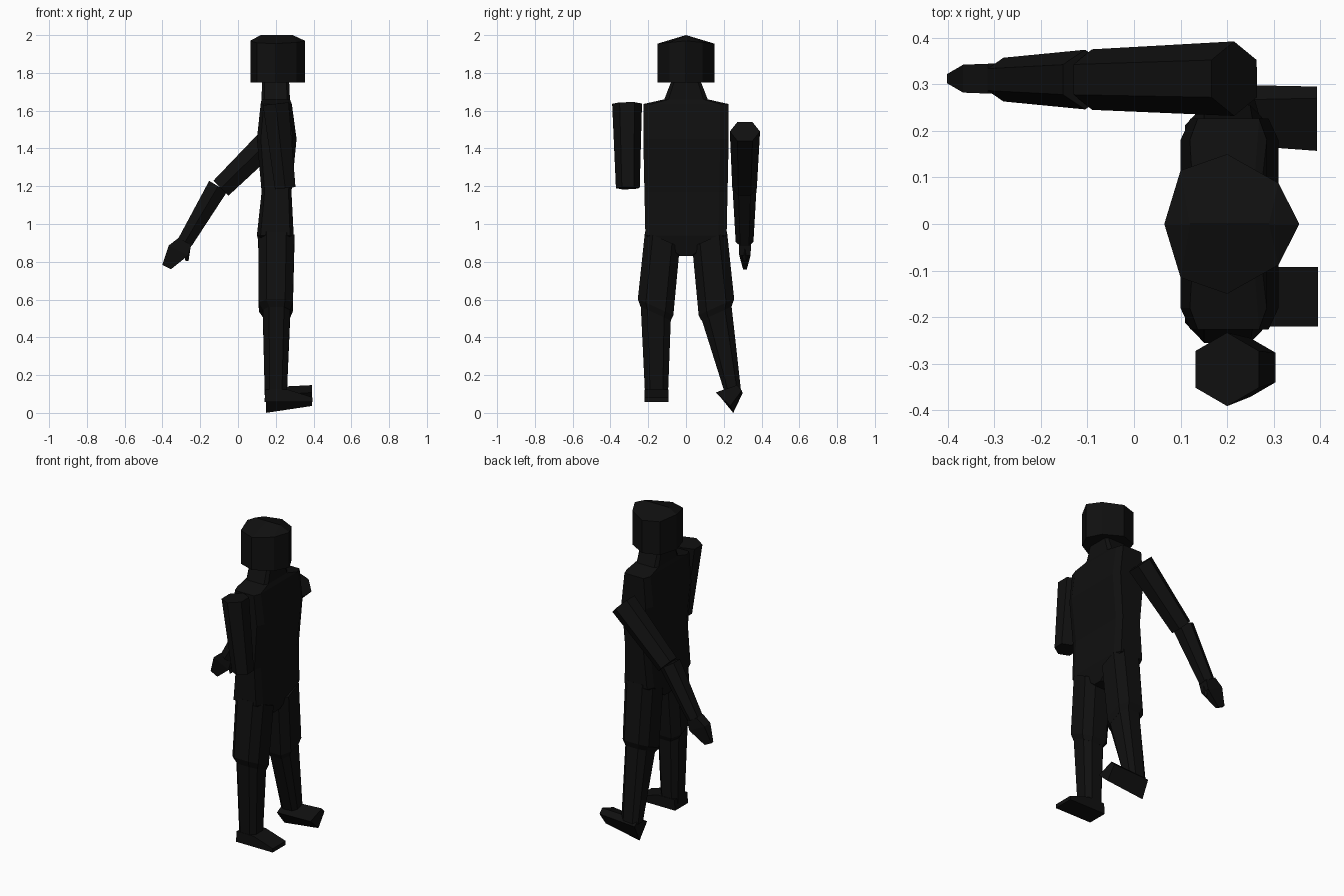
import bpy, bmesh, math
from mathutils import Vector

if "Cube" in bpy.data.objects:
    bpy.data.objects.remove(bpy.data.objects["Cube"])

mat = bpy.data.materials.new("black")
mat.diffuse_color = (0.005, 0.005, 0.005, 1)
mat.use_nodes = True
mat.node_tree.nodes["Principled BSDF"].inputs["Base Color"].default_value = mat.diffuse_color


def loft(name, rings, cap_end=True):
    """Skin a stack of equal-length point rings into a closed flat-shaded mesh."""
    bm = bmesh.new()
    vs = [[bm.verts.new(p) for p in r] for r in rings]
    n = len(rings[0])
    for a, b in zip(vs, vs[1:]):
        for i in range(n):
            j = (i + 1) % n
            bm.faces.new((a[i], a[j], b[j], b[i]))
    bm.faces.new(vs[0][::-1])
    if cap_end:
        bm.faces.new(vs[-1])
    bmesh.ops.remove_doubles(bm, verts=bm.verts[:], dist=1e-4)
    bmesh.ops.recalc_face_normals(bm, faces=bm.faces[:])
    me = bpy.data.meshes.new(name)
    bm.to_mesh(me)
    bm.free()
    me.materials.append(mat)
    ob = bpy.data.objects.new(name, me)
    bpy.context.collection.objects.link(ob)
    return ob


def prism(name, p0, p1, r0, r1, n=6):
    """Tapered prism between two points, with corners pointing along y."""
    p0, p1 = Vector(p0), Vector(p1)
    d = (p1 - p0).normalized()
    u = Vector((0, 1, 0)).cross(d).normalized()
    v = d.cross(u)
    angles = [2 * math.pi * i / n for i in range(n)]
    return loft(name, [[c + (v * math.cos(a) + u * math.sin(a)) * r for a in angles]
                       for c, r in ((p0, r0), (p1, r1))])


def octo(cx, cy, cz, hx, hy, k=0.5, slope=0.0):
    """Chamfered rectangle ring, optionally sloping in z along y."""
    pts = [(1, k), (k, 1), (-k, 1), (-1, k), (-1, -k), (-k, -1), (k, -1), (1, -k)]
    return [(cx + hx * x, cy + hy * y, cz + slope * hy * y) for x, y in pts]


# Torso with neck and pelvis: z, back x, front x, half width
sections = [(0.83, 0.13, 0.27, 0.035), (0.94, 0.10, 0.295, 0.215),
            (1.17, 0.125, 0.283, 0.22), (1.45, 0.10, 0.31, 0.226),
            (1.635, 0.12, 0.285, 0.226), (1.66, 0.125, 0.275, 0.115),
            (1.77, 0.127, 0.27, 0.072)]
loft("torso", [octo((a + b) / 2, 0, z, (b - a) / 2, w, 0.8) for z, a, b, w in sections])

# Head with a ridged top
half = [(0.065, 0), (0.10, 0.115), (0.20, 0.15), (0.31, 0.088), (0.355, 0)]
plan = half + [(x, -y) for x, y in half[-2:0:-1]]
loft("head", [[(x, y, 1.75) for x, y in plan],
              [(x, y, 1.97 - 0.1 * abs(y)) for x, y in plan],
              [(min(max(x, 0.12), 0.29), 0, 2.0) for x, y in plan]], cap_end=False)

# Arms
prism("right_upper_arm", (0.20, -0.312, 1.637), (0.25, -0.308, 1.19), 0.079, 0.063)
prism("left_upper_arm", (0.215, 0.312, 1.49), (-0.09, 0.31, 1.19), 0.08, 0.065)
prism("left_forearm", (-0.105, 0.31, 1.20), (-0.28, 0.31, 0.905), 0.064, 0.047)

# Left hand and thumb
rings = []
for x, z, h, w in [(-0.28, 0.91, 0.038, 0.032), (-0.315, 0.86, 0.058, 0.03),
                   (-0.378, 0.772, 0.026, 0.01)]:
    rings.append([(x + s * 0.89 * h, 0.312 + t * w, z - s * 0.45 * h)
                  for s, t in ((1, 1), (-1, 1), (-1, -1), (1, -1))])
loft("left_hand", rings)
prism("left_thumb", (-0.272, 0.312, 0.87), (-0.27, 0.312, 0.803), 0.02, 0.008, 4)

# Legs
for side, s, ankle in (("right", -1, (0.20, -0.156, 0.08, 0.058, 0.06)),
                       ("left", 1, (0.20, 0.248, 0.11, 0.058, 0.044))):
    k = 0.45 * s
    loft(side + "_thigh", [octo(0.203, s * 0.125, 0.92, 0.096, 0.092, 0.55, k),
                           octo(0.20, s * 0.161, 0.56, 0.09, 0.094, 0.55, k),
                           octo(0.205, s * 0.16, 0.525, 0.072, 0.08, 0.55, k)])
    loft(side + "_shin", [octo(0.204, s * 0.16, 0.54, 0.073, 0.08, 0.55, k),
                          octo(*ankle, 0.55)])

# Right foot: flat wedge
loft("right_foot", [[(x, y, z) for x, z in
                     ((0.14, 0.058), (0.395, 0.058), (0.395, 0.082), (0.26, 0.125), (0.145, 0.125))]
                    for y in (-0.22, -0.092)])

# Left foot: rolled onto its outer edge
loft("left_foot", [[(0.147, y, z) for y, z in ((0.175, 0.092), (0.25, 0), (0.30, 0.105), (0.265, 0.135))],
                   [(0.393, y, z) for y, z in ((0.157, 0.108), (0.235, 0.037), (0.295, 0.118), (0.27, 0.147))]])
